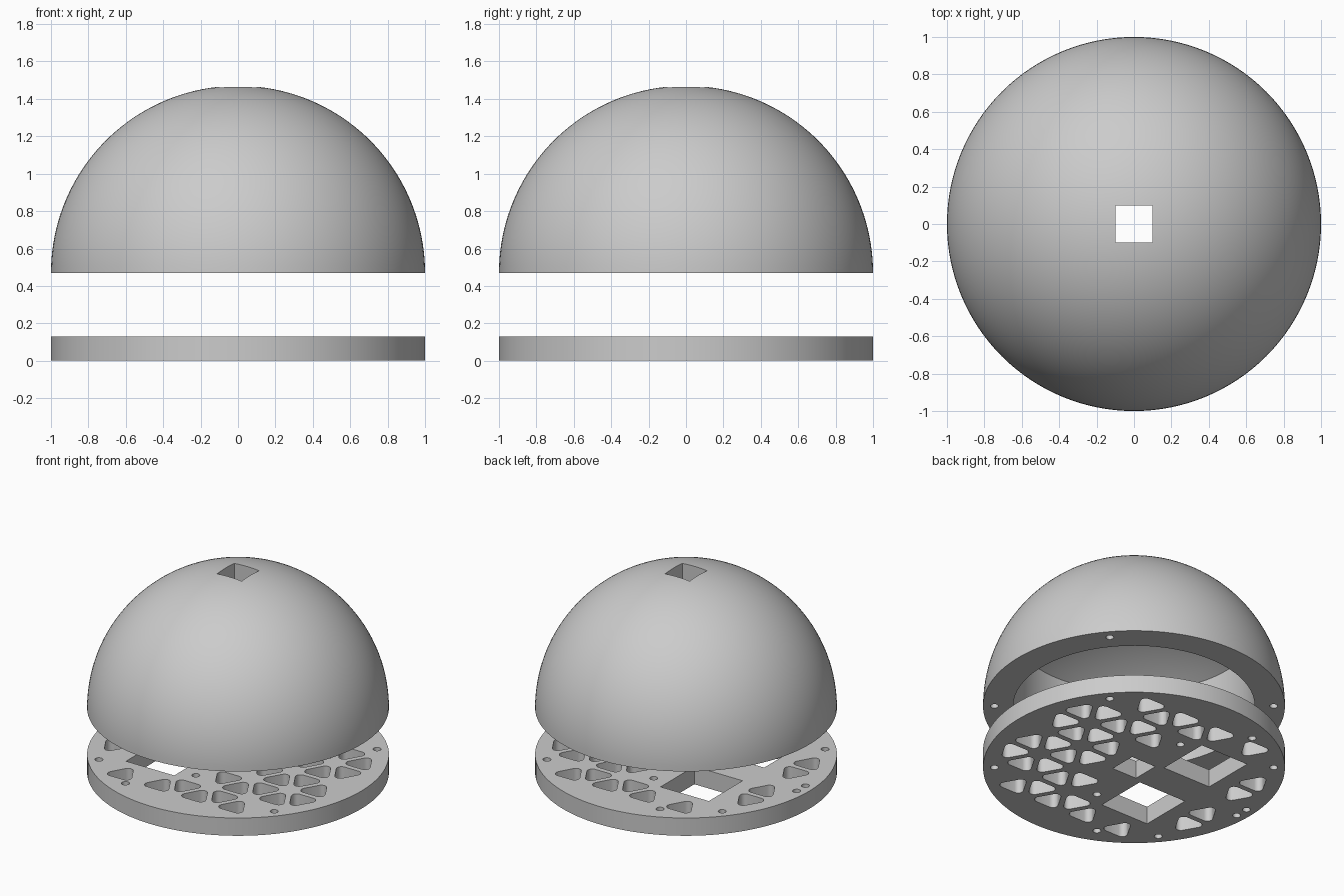
import bpy, bmesh
from math import sin, cos, pi, sqrt, radians, hypot

if "Cube" in bpy.data.objects:
    bpy.data.objects.remove(bpy.data.objects["Cube"], do_unlink=True)

grey = bpy.data.materials.new("light_grey")
grey.use_nodes = True
colour = (0.6, 0.6, 0.6, 1)
grey.diffuse_color = colour
grey.node_tree.nodes["Principled BSDF"].inputs["Base Color"].default_value = colour

PLATE_H, DOME_Z = 0.13, 0.47
SQUARE = 0.39
POCKETS = [(-0.35, 0.32), (-0.35, -0.32)]
SCREWS = [(0.925 * cos(radians(a)), 0.925 * sin(radians(a))) for a in (40, 140, 220, 320)]
PINS = [(-0.04, 0.43), (-0.35, 0.8), (-0.93, 0.05)]
PINS += [(x, -y) for x, y in PINS]


def add(name, data):
    ob = bpy.data.objects.new(name, data)
    bpy.context.collection.objects.link(ob)
    return ob


def finish(ob):
    """Turn curve or modifiers into a plain mesh with crisp edges."""
    bpy.ops.object.select_all(action='DESELECT')
    ob.select_set(True)
    bpy.context.view_layer.objects.active = ob
    bpy.ops.object.convert(target='MESH')
    bpy.ops.object.shade_smooth_by_angle(angle=radians(35))
    ob.data.materials.clear()
    ob.data.materials.append(grey)


def circle(x, y, r, n):
    return [(x + r * cos(2 * pi * i / n), y + r * sin(2 * pi * i / n)) for i in range(n)]


def square(x, y, size):
    h = size / 2
    return [(x - h, y - h), (x + h, y - h), (x + h, y + h), (x - h, y + h)]


def rounded_triangle(x, y, up, reach=0.065, r=0.035, steps=5):
    pts = []
    for k in range(3):
        mid = (pi / 2 if up else -pi / 2) + k * 2 * pi / 3
        cx, cy = x + reach * cos(mid), y + reach * sin(mid)
        for i in range(steps + 1):
            a = mid - pi / 3 + 2 * pi / 3 * i / steps
            pts.append((cx + r * cos(a), cy + r * sin(a)))
    return pts


def is_free(x, y):
    """Room for a lightening hole between rim, pockets and screws."""
    if hypot(x, y) > 0.86 or max(abs(x), abs(y)) < 0.21:
        return False
    if any(max(abs(x - px), abs(y - py)) < SQUARE / 2 + 0.1 for px, py in POCKETS):
        return False
    return all(hypot(x - sx, y - sy) > 0.14 for sx, sy in SCREWS + PINS)


# Base plate: disc outline with all its openings, extruded
outlines = [circle(0, 0, 1, 128), square(0, 0, 0.2)]
outlines += [square(x, y, SQUARE) for x, y in POCKETS]
outlines += [circle(x, y, 0.027, 16) for x, y in SCREWS + PINS]
side = 0.3
row_h = side * sqrt(3) / 2
for row in range(-4, 4):
    for col in range(-8, 9):
        up = (row + col) % 2 == 0
        x = col * side / 2
        y = (row + (1 / 3 if up else 2 / 3)) * row_h
        if is_free(x, y):
            outlines.append(rounded_triangle(x, y, up))

curve = bpy.data.curves.new("base_plate", 'CURVE')
curve.dimensions = '2D'
curve.fill_mode = 'BOTH'
curve.extrude = PLATE_H / 2
for pts in outlines:
    spline = curve.splines.new('POLY')
    spline.points.add(len(pts) - 1)
    for p, (x, y) in zip(spline.points, pts):
        p.co = (x, y, 0, 1)
    spline.use_cyclic_u = True
plate = add("base_plate", curve)
plate.location.z = PLATE_H / 2
finish(plate)

# Dome: hollow shell turned from a profile
steps = 40
outer = [(cos(pi / 2 * i / steps), sin(pi / 2 * i / steps)) for i in range(steps + 1)]
ceiling = [(0.8 * i / 12, 0.8 - 0.23 * (i / 12) ** 2) for i in range(13)]
profile = outer + ceiling + [(0.8, 0), (1, 0)]
bm = bmesh.new()
verts = [bm.verts.new((max(r, 0) if r > 1e-6 else 0, 0, z)) for r, z in profile]
# The axis itself is left open between crown and ceiling
edges = [bm.edges.new((a, b)) for a, b in zip(verts, verts[1:])
         if a.co.x > 0 or b.co.x > 0]
bmesh.ops.spin(bm, geom=verts + edges, cent=(0, 0, 0), axis=(0, 0, 1),
               angle=2 * pi, steps=128)
bmesh.ops.remove_doubles(bm, verts=bm.verts, dist=1e-4)
bmesh.ops.dissolve_degenerate(bm, edges=bm.edges, dist=1e-5)
bmesh.ops.recalc_face_normals(bm, faces=bm.faces)
mesh = bpy.data.meshes.new("dome")
bm.to_mesh(mesh)
bm.free()
dome = add("dome", mesh)
dome.location.z = DOME_Z


# Cutters: square crown opening and blind screw holes in the rim
def prism(bm, pts, z0, z1):
    low = [bm.verts.new((x, y, z0)) for x, y in pts]
    high = [bm.verts.new((x, y, z1)) for x, y in pts]
    bm.faces.new(low[::-1])
    bm.faces.new(high)
    for i in range(len(pts)):
        j = (i + 1) % len(pts)
        bm.faces.new((low[i], low[j], high[j], high[i]))


bm = bmesh.new()
prism(bm, square(0, 0, 0.2), 0.65, 1.2)
for x, y in SCREWS:
    prism(bm, circle(x, y, 0.027, 16), -0.1, 0.15)
mesh = bpy.data.meshes.new("dome_cutter")
bm.to_mesh(mesh)
bm.free()
cutter = add("dome_cutter", mesh)
cutter.location.z = DOME_Z
cutter.hide_render = True

cut = dome.modifiers.new("openings", 'BOOLEAN')
cut.operation = 'DIFFERENCE'
cut.solver = 'EXACT'
cut.object = cutter
finish(dome)
bpy.data.objects.remove(cutter, do_unlink=True)
